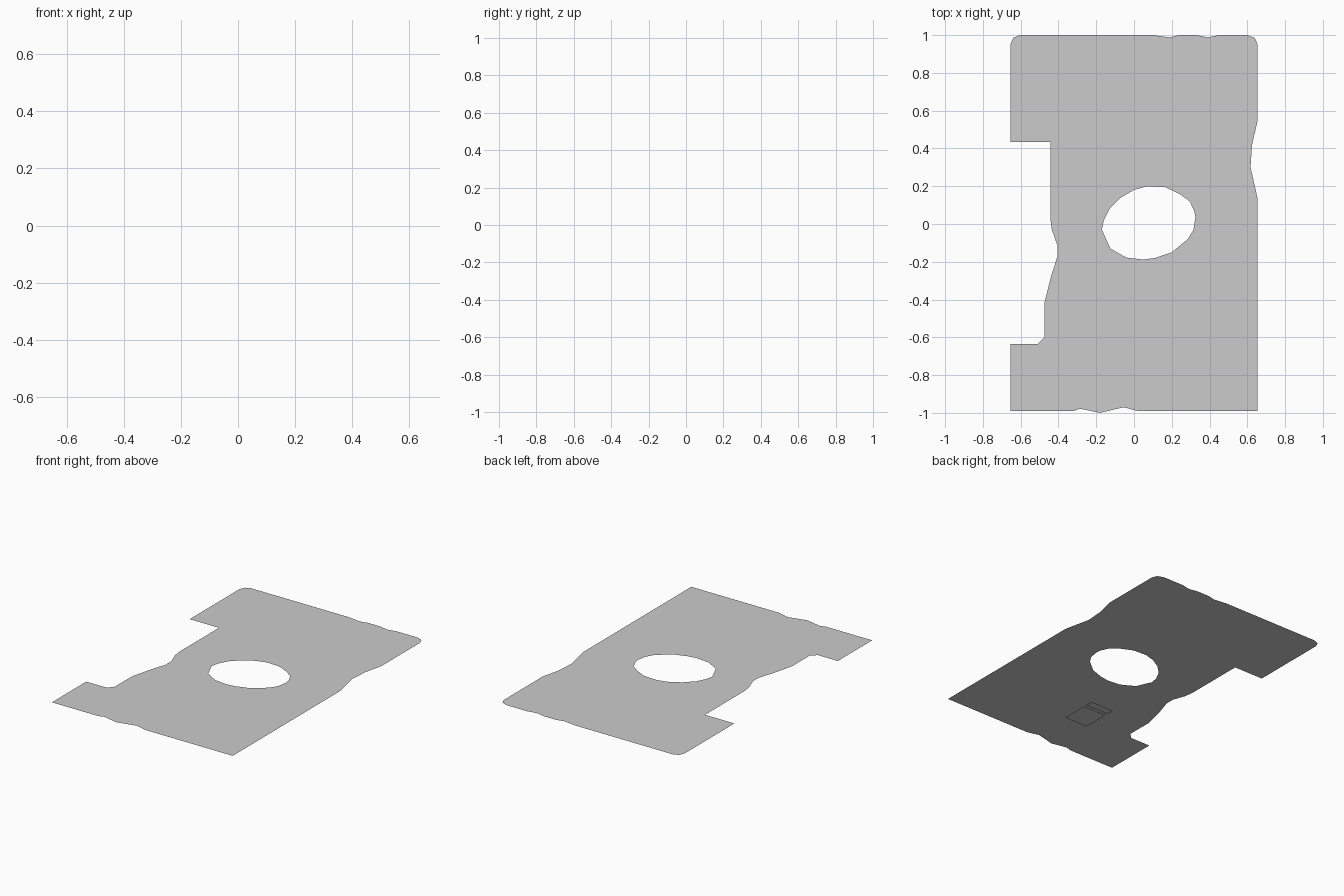
import bpy, bmesh

if "Cube" in bpy.data.objects:
    bpy.data.objects.remove(bpy.data.objects["Cube"])

BASE_Z, PANEL_Z, DETAIL_Z = 0.010, 0.0112, 0.0122


def sheet(name, loops, z):
    """Flat sheet bounded by the first loop, with any further loops as holes."""
    bm = bmesh.new()
    for pts in loops:
        vs = [bm.verts.new((x, y, z)) for x, y in pts]
        for a, b in zip(vs, vs[1:] + vs[:1]):
            bm.edges.new((a, b))
    bmesh.ops.triangle_fill(bm, use_beauty=True, edges=bm.edges[:], normal=(0, 0, 1))
    for f in bm.faces:
        f.normal_update()
        if f.normal.z < 0:
            f.normal_flip()
    bmesh.ops.dissolve_limit(bm, angle_limit=0.01, verts=[], edges=bm.edges[:])
    me = bpy.data.meshes.new(name)
    bm.to_mesh(me)
    bm.free()
    ob = bpy.data.objects.new(name, me)
    bpy.context.collection.objects.link(ob)
    return ob


def rect(name, x0, x1, y0, y1, z):
    return sheet(name, [[(x0, y0), (x1, y0), (x1, y1), (x0, y1)]], z)


# Base sheet with wavy edges, side notch and oval opening
outline = [
    (-.655, .95), (-.64, .985), (-.605, 1), (.1, 1), (.19, .988), (.24, 1),
    (.33, 1), (.39, .988), (.45, 1), (.60, 1), (.64, .985), (.655, .95),
    (.655, .55), (.625, .42), (.617, .30), (.64, .2), (.655, .13),
    (.655, -.99), (.02, -.99), (-.055, -.97), (-.18, -1), (-.285, -.978),
    (-.32, -.99), (-.655, -.99), (-.655, -.635), (-.51, -.635),
    (-.475, -.6), (-.475, -.42), (-.44, -.28), (-.405, -.17),
    (-.405, -.115), (-.435, -.03), (-.443, .03), (-.443, .435), (-.655, .435),
]
hole = [
    (-.17, -.03), (-.16, .02), (-.13, .08), (-.07, .14), (0, .18), (.07, .2),
    (.165, .195), (.24, .16), (.295, .12), (.32, .065), (.325, .035),
    (.315, -.03), (.285, -.08), (.2, -.15), (.11, -.18), (.05, -.188),
    (-.04, -.178), (-.125, -.13),
]
sheet("base_sheet", [outline, hole], BASE_Z)

# Raised panels on the rear and front halves
sheet("rear_panel", [[
    (-.4, .93), (.6, .93), (.6, .41), (.4, .38), (.22, .365), (-.03, .375),
    (-.14, .35), (-.24, .316), (-.35, .34), (-.40, .38), (-.415, .43)]], PANEL_Z)
sheet("front_panel", [[
    (-.39, -.93), (.595, -.93), (.595, -.36), (.55, -.28), (.47, -.245),
    (.27, -.264), (.03, -.28), (-.16, -.262), (-.29, -.285), (-.37, -.40)]], PANEL_Z)

# Small patches lying on the panels
patches = {
    "rear_middle_patch": (-.21, -.01, .47, .67),
    "rear_centre_patch": (-.01, .21, .48, .67),
    "rear_small_tab": (-.26, -.21, .47, .56),
    "rear_side_patch": (.21, .37, .50, .66),
    "rear_strip": (.27, .44, .66, .72),
    "front_strip": (-.20, .38, -.48, -.43),
    "front_centre_patch": (-.03, .22, -.68, -.48),
    "front_side_patch": (.22, .38, -.69, -.48),
    "front_small_tab": (.38, .42, -.69, -.66),
}
for name, (x0, x1, y0, y1) in patches.items():
    rect(name, x0, x1, y0, y1, DETAIL_Z)

# Two loose patches beneath the sheet, on the ground
rect("lower_patch", -.20, -.03, -.69, -.51, 0)
rect("lower_strip", -.20, -.03, -.49, -.44, 0)
